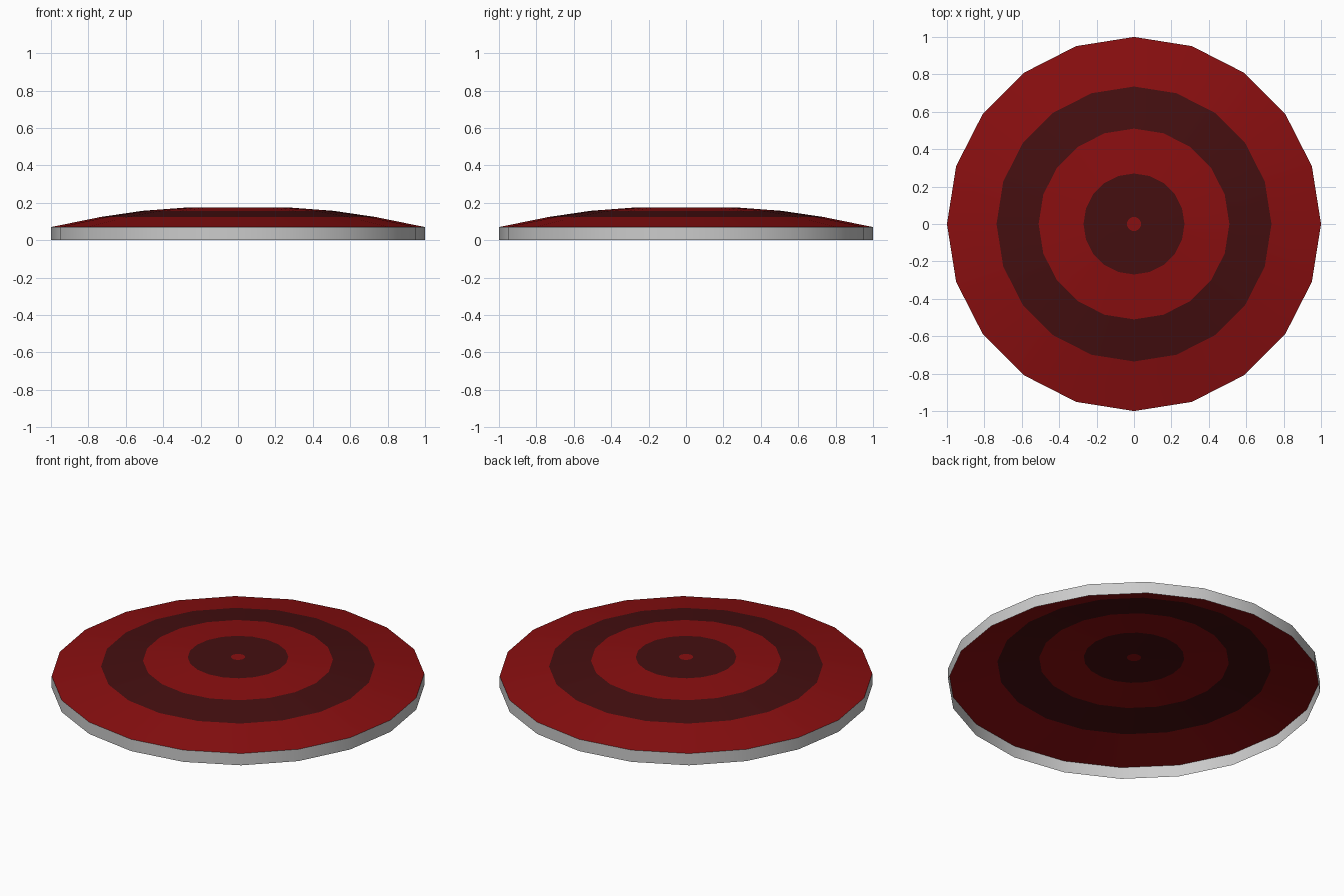
import bpy, bmesh, math

if "Cube" in bpy.data.objects:
    bpy.data.objects.remove(bpy.data.objects["Cube"])

SIDES = 20


def material(name, color):
    m = bpy.data.materials.new(name)
    m.diffuse_color = (*color, 1)
    m.use_nodes = True
    m.node_tree.nodes["Principled BSDF"].inputs["Base Color"].default_value = m.diffuse_color
    return m


def band(name, outer, inner=None, mat=None):
    """Single-sided ring between two (radius, z) circles, or a flat disc."""
    bm = bmesh.new()

    def circle(r, z):
        return [bm.verts.new((r * math.cos(math.tau * i / SIDES),
                              r * math.sin(math.tau * i / SIDES), z))
                for i in range(SIDES)]

    a = circle(*outer)
    if inner is None:
        bm.faces.new(a)
    else:
        b = circle(*inner)
        for i in range(SIDES):
            j = (i + 1) % SIDES
            bm.faces.new((a[i], a[j], b[j], b[i]))
    mesh = bpy.data.meshes.new(name)
    bm.to_mesh(mesh)
    bm.free()
    ob = bpy.data.objects.new(name, mesh)
    bpy.context.collection.objects.link(ob)
    if mat:
        mesh.materials.append(mat)
    bpy.context.view_layer.objects.active = ob
    ob.select_set(True)
    bpy.ops.object.shade_smooth_by_angle(angle=math.radians(30))
    ob.select_set(False)


red = material("red", (0.25, 0.0045, 0.005))
dark = material("dark_red", (0.058, 0.0045, 0.005))
grey = material("grey", (0.57, 0.57, 0.57))

# Domed profile from the floor edge to the central dot
profile = [(1, 0), (1, 0.07), (0.735, 0.124), (0.51, 0.157),
           (0.27, 0.175), (0.038, 0.176)]

# Grey side wall, open underneath
band("rim_wall", profile[0], profile[1], grey)

# Alternating coloured rings
names = ["outer_red_ring", "outer_dark_ring", "inner_red_ring", "inner_dark_ring"]
for i, name in enumerate(names):
    band(name, profile[i + 1], profile[i + 2], dark if i % 2 else red)

# Central dot
band("centre_dot", profile[-1], mat=red)
